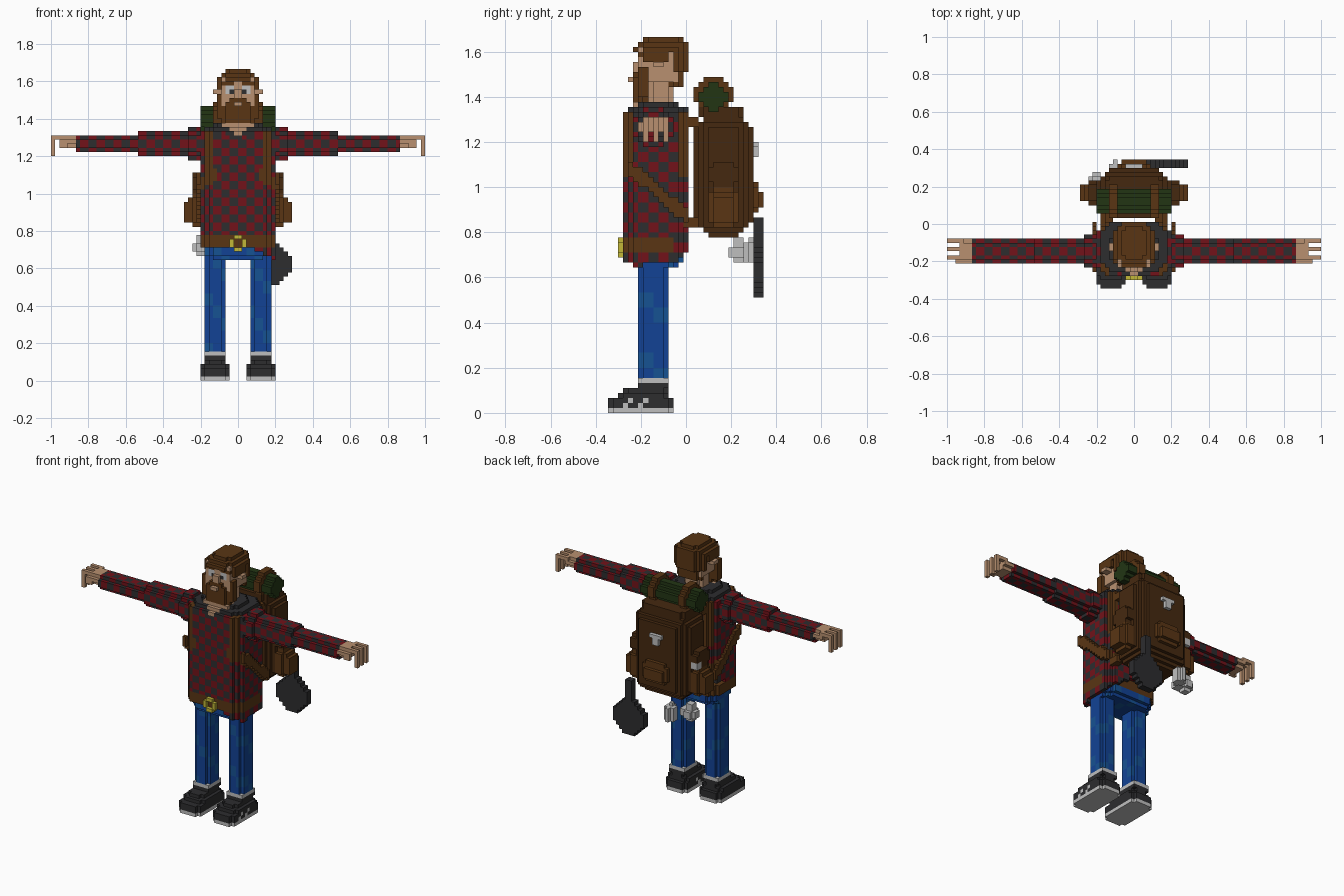
import bpy
import bmesh

if "Cube" in bpy.data.objects:
    bpy.data.objects.remove(bpy.data.objects["Cube"])

V = 2 / 90        # edge of one block
Y_FRONT = -0.345  # y of the foremost block layer
COLOURS = {
    "red": (0.17, 0.006, 0.01), "charcoal": (0.026, 0.026, 0.028),
    "hair brown": (0.10, 0.036, 0.007), "pack brown": (0.06, 0.022, 0.005),
    "denim": (0.006, 0.055, 0.30), "worn denim": (0.008, 0.085, 0.29),
    "skin": (0.48, 0.28, 0.16), "light grey": (0.52, 0.52, 0.52),
    "yellow": (0.55, 0.48, 0.04), "green": (0.016, 0.036, 0.007)}
MATS = {}
for label, rgb in COLOURS.items():
    m = bpy.data.materials.new(label)
    m.use_nodes = True
    m.diffuse_color = (*rgb, 1)
    m.node_tree.nodes["Principled BSDF"].inputs["Base Color"].default_value = (*rgb, 1)
    MATS[label] = m

parts = []      # (name, {cell: colour})
taken = set()   # cells already owned by a part


def box(x0, x1, y0, y1, z0, z1, cut=0, axis="z"):
    """Block cells of a box; cut steps its edges along one axis, or along all."""
    cells = set()
    for x in range(x0, x1):
        for y in range(y0, y1):
            for z in range(z0, z1):
                d = {"x": min(x - x0, x1 - 1 - x), "y": min(y - y0, y1 - 1 - y),
                     "z": min(z - z0, z1 - 1 - z)}
                if axis != "all":
                    del d[axis]
                if sum(sorted(d.values())[:2]) >= cut:
                    cells.add((x, y, z))
    return cells


def flip(cells):
    return {(-1 - x, y, z) for x, y, z in cells}


def both(cells):
    return cells | flip(cells)


def part(name, cells, colour):
    """Claim free cells for a part; colour is a name or a rule on the cell."""
    own = {c: colour(*c) if callable(colour) else colour for c in cells - taken}
    taken.update(own)
    parts.append((name, own))


def pair(name, cells, colour):
    part("left_" + name, cells, colour)
    part("right_" + name, flip(cells), colour)


def plaid(x, y, z):
    return "charcoal" if (x // 2 + y // 2 + z // 2) % 2 else "red"


def denim(x, y, z):
    return "worn denim" if (x // 2 + y // 3 + z // 3) % 4 == 0 else "denim"


def strap_line(y, z):
    return abs(z - 49 + 0.85 * (y - 3)) < 1.6


# Shoes and legs
pair("sole", box(2, 9, 0, 13, 0, 1, 1), "light grey")
pair("shoe", box(2, 9, 0, 13, 1, 3, 1) | box(2, 9, 2, 12, 3, 4, 1)
     | box(3, 8, 3, 12, 4, 5, 1) | box(3, 8, 6, 12, 5, 6),
     lambda x, y, z: "light grey" if x in (2, 8) and z < 3 and y - z in (2, 5) else "charcoal")
pair("sock", box(3, 8, 6, 12, 6, 7), "light grey")
pair("leg", box(3, 8, 6, 12, 7, 30, 1), denim)

# Belt, hips and shirt
part("buckle", box(-2, 2, 2, 4, 31, 35, 1, "y") - box(-1, 1, 2, 4, 32, 34), "yellow")
part("hips", box(-8, 8, 5, 14, 29, 30, 2) | box(-8, 8, 4, 15, 30, 32, 2), denim)
part("belt", box(-9, 9, 3, 15, 32, 35, 2), "hair brown")


def shirt_colour(x, y, z):
    across = abs(x + 0.5)
    if y < 8 and z > 57 + across * 0.7:
        return "skin" if z > 58.5 + across * 0.7 else "charcoal"
    if z >= 60:
        return "charcoal"
    if across > 5 and strap_line(y, z) or 6 < across < 8 and z > 46:
        return "hair brown"
    return plaid(x, y, z)


torso = box(-9, 9, 3, 16, 28, 60, 2) | box(-8, 8, 4, 16, 60, 61, 2) | box(-6, 6, 5, 14, 61, 62, 2)
hem = {(x, y, z) for x, y, z in torso if z >= 34 - max(0, x + 2) * 0.55 + (y - 3) * 0.15}
part("shirt", hem, shirt_colour)
pair("side_strap", {c for c in box(9, 10, 4, 16, 36, 50) if strap_line(c[1], c[2])}, "hair brown")

# Arms and hands
pair("sleeve", box(9, 12, 5, 13, 53, 61, 2, "x") | box(12, 24, 6, 12, 54, 60, 1, "x")
     | box(24, 39, 6, 12, 55, 59, 1, "x"), plaid)
hand = box(39, 42, 6, 12, 56, 59, 1, "x") | box(41, 43, 6, 7, 56, 58)
for y in (7, 9, 11):
    hand |= box(41, 45, y, y + 1, 58, 59) | box(44, 45, y, y + 1, 54, 58)
pair("hand", hand, "skin")

# Head
part("neck", box(-3, 3, 8, 13, 58, 67, 1), "skin")


def face_colour(x, y, z):
    across = abs(x + 0.5)
    if y == 6 and 1 < across < 3 and z in (69, 70):
        return "charcoal" if across < 2 and z == 69 else "light grey"
    if y == 6 and 1 < across < 4 and z == 71:
        return "hair brown"
    return "skin"


part("mouth", box(-1, 1, 4, 6, 66, 67), "skin")
part("nose", box(-1, 1, 5, 7, 68, 70), "skin")
part("face", box(-4, 4, 6, 14, 66, 73), face_colour)
pair("ear", box(4, 6, 9, 11, 68, 71, 1, "x"), "skin")
part("beard", box(-4, 4, 5, 8, 62, 67, 1) | box(-3, 3, 5, 8, 61, 62)
     | box(-2, 2, 5, 7, 67, 68) | both(box(3, 5, 5, 9, 63, 69, 1)), "hair brown")
part("hair", box(-4, 4, 6, 16, 73, 74, 1) | box(-3, 3, 7, 15, 74, 75, 1)
     | box(-5, 5, 5, 16, 72, 73, 2) | box(-5, 5, 11, 16, 68, 72, 2)
     | box(-4, 4, 12, 15, 65, 68, 1) | both(box(4, 5, 7, 12, 70, 72)), "hair brown")

# Backpack
part("pack_links", both(box(5, 7, 15, 18, 57, 59) | box(6, 8, 15, 18, 37, 39)), "hair brown")
part("pack_buckle", box(-2, 2, 29, 30, 53, 54) | box(-1, 1, 29, 30, 51, 53), "light grey")
part("pocket_buckle", box(-11, -9, 24, 26, 45, 47), "light grey")
part("pack", box(-9, 9, 17, 29, 35, 60, 3, "all") | box(-7, 7, 18, 27, 59, 61, 1), "pack brown")
pair("side_pocket", box(8, 12, 20, 26, 37, 45, 1, "all") | box(12, 13, 21, 25, 38, 43),
     "hair brown")
pair("pocket_flap", box(9, 11, 20, 26, 45, 50, 1, "x"), "pack brown")
part("back_pocket", box(-4, 4, 29, 30, 40, 46, 1, "y") | box(-3, 3, 30, 31, 41, 44),
     "hair brown")

# Bedroll on top
pair("roll_strap", box(4, 6, 17, 25, 60, 67, 2, "x"), "hair brown")
part("bedroll", box(-9, 9, 18, 24, 60, 66, 2, "x"), "green")

# Pan and mugs hanging from the pack
part("pan", {c for c in box(3, 13, 29, 31, 23, 33)
             if (c[0] - 7.5) ** 2 + (c[2] - 27.5) ** 2 < 23} | box(7, 9, 29, 31, 33, 39), "charcoal")
part("mugs", box(-11, -7, 24, 28, 30, 34, 1, "all") | box(-10, -8, 25, 27, 34, 35)
     | box(-6, -3, 27, 31, 30, 34, 1) | box(-5, -4, 28, 29, 34, 35)
     | box(-8, -6, 24, 27, 31, 33), "light grey")

# Turn every part's exposed block faces into a mesh
SIDES = [(axis, step) for axis in range(3) for step in (0, 1)]
for name, cells in parts:
    bm = bmesh.new()
    slots = sorted(set(cells.values()))
    verts = {}
    for cell, colour in cells.items():
        for axis, step in SIDES:
            neighbour = list(cell)
            neighbour[axis] += 2 * step - 1
            if tuple(neighbour) in taken:
                continue
            loop = []
            for a, b in ((0, 0), (1, 0), (1, 1), (0, 1)):
                p = list(cell)
                p[axis] += step
                p[(axis + 1) % 3] += a
                p[(axis + 2) % 3] += b
                key = tuple(p)
                if key not in verts:
                    verts[key] = bm.verts.new((p[0] * V, Y_FRONT + p[1] * V, p[2] * V))
                loop.append(verts[key])
            face = bm.faces.new(loop if step else loop[::-1])
            face.material_index = slots.index(colour)
    mesh = bpy.data.meshes.new(name)
    bm.to_mesh(mesh)
    bm.free()
    for label in slots:
        mesh.materials.append(MATS[label])
    bpy.context.scene.collection.objects.link(bpy.data.objects.new(name, mesh))
